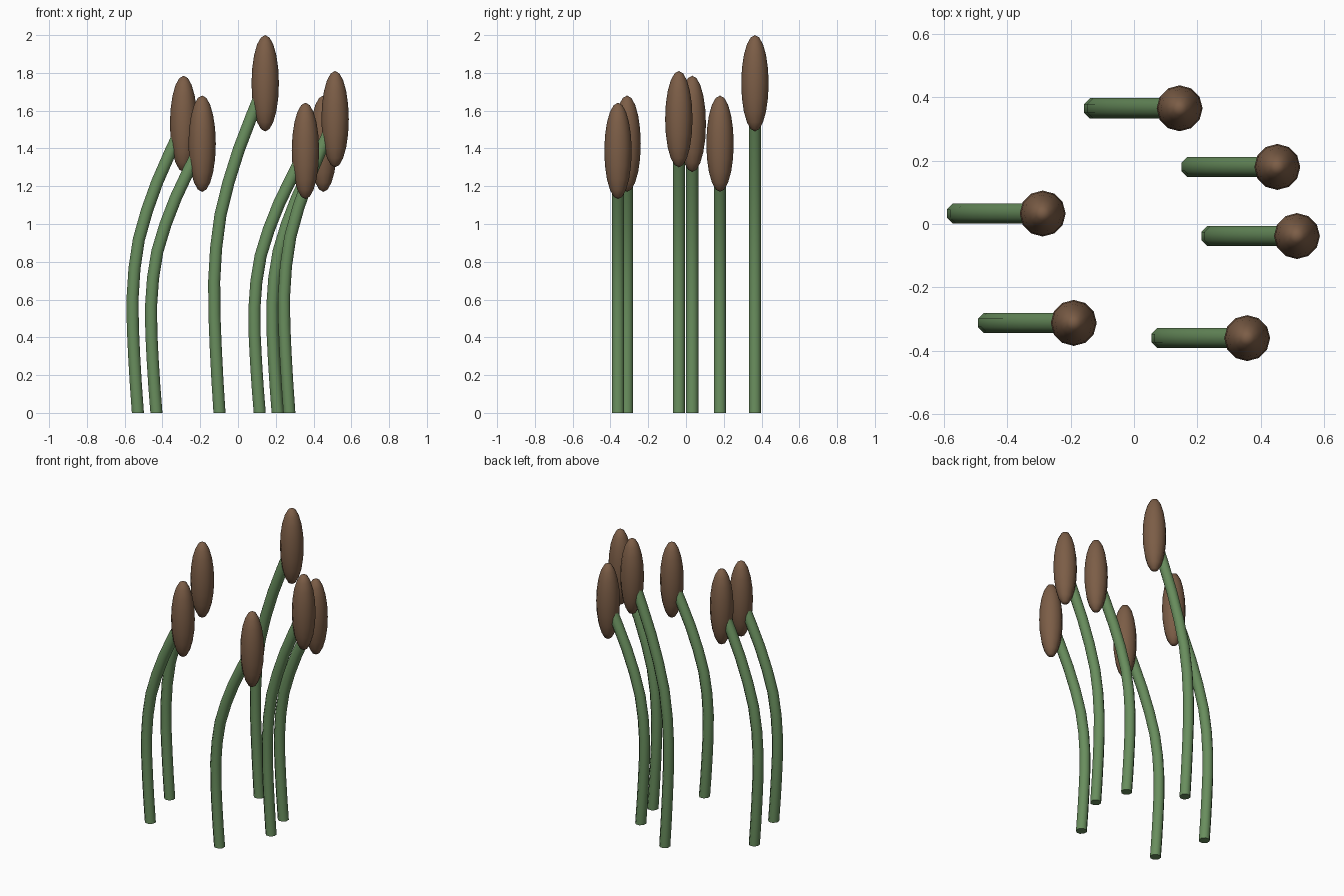
import bpy, bmesh, math
from mathutils import Vector

if "Cube" in bpy.data.objects:
    bpy.data.objects.remove(bpy.data.objects["Cube"])


def material(name, rgb):
    m = bpy.data.materials.new(name)
    m.diffuse_color = (*rgb, 1)
    m.use_nodes = True
    m.node_tree.nodes["Principled BSDF"].inputs["Base Color"].default_value = m.diffuse_color
    return m


GREEN = material("stem_green", (0.14, 0.27, 0.11))
BROWN = material("head_brown", (0.20, 0.11, 0.062))

# base x, y and head centre height of each reed
REEDS = [(-0.53, 0.033, 1.53), (-0.432, -0.312, 1.425), (-0.098, 0.365, 1.745),
         (0.115, -0.36, 1.387), (0.21, 0.18, 1.425), (0.272, -0.038, 1.555)]
# sideways lean along the stem: (height fraction, x offset)
LEAN = [(0, 0), (0.1, -0.011), (0.2, -0.02), (0.3, -0.027), (0.4, -0.028), (0.5, -0.018),
        (0.6, 0.005), (0.7, 0.048), (0.8, 0.103), (0.9, 0.17), (1, 0.242)]
SIDES, STEM_R = 8, 0.0345
HEAD_R, HEAD_HALF = 0.0725, 0.255


def finish(bm, name, mat):
    bmesh.ops.recalc_face_normals(bm, faces=bm.faces)
    me = bpy.data.meshes.new(name)
    bm.to_mesh(me)
    bm.free()
    me.materials.append(mat)
    ob = bpy.data.objects.new(name, me)
    bpy.context.collection.objects.link(ob)
    bpy.ops.object.select_all(action='DESELECT')
    ob.select_set(True)
    bpy.context.view_layer.objects.active = ob
    bpy.ops.object.shade_smooth_by_angle(angle=math.radians(50))


# bent tube swept along the lean path
def stem(name, x, y, h):
    path = [Vector((x + dx, y, f * h)) for f, dx in LEAN]
    bm = bmesh.new()
    rings = []
    for i, p in enumerate(path):
        d = path[min(i + 1, len(path) - 1)] - path[max(i - 1, 0)]
        d = Vector((0, 0, 1)) if i == 0 else d.normalized()
        side = Vector((d.z, 0, -d.x))
        ring = []
        for k in range(SIDES):
            a = 2 * math.pi * (k + 0.5) / SIDES
            ring.append(bm.verts.new(p + STEM_R * (math.cos(a) * side + Vector((0, math.sin(a), 0)))))
        rings.append(ring)
    for a, b in zip(rings, rings[1:]):
        for k in range(SIDES):
            n = (k + 1) % SIDES
            bm.faces.new((a[k], a[n], b[n], b[k]))
    bm.faces.new(rings[0])
    bm.faces.new(rings[-1])
    finish(bm, name, GREEN)


# elongated seed head
def head(name, x, y, z):
    bm = bmesh.new()
    bmesh.ops.create_uvsphere(bm, u_segments=12, v_segments=10, radius=1)
    bmesh.ops.scale(bm, vec=(HEAD_R, HEAD_R, HEAD_HALF), verts=bm.verts)
    bmesh.ops.translate(bm, vec=(x, y, z), verts=bm.verts)
    finish(bm, name, BROWN)


for i, (x, y, h) in enumerate(REEDS, 1):
    stem(f"stem_{i}", x, y, h)
    head(f"seed_head_{i}", x + LEAN[-1][1], y, h)
